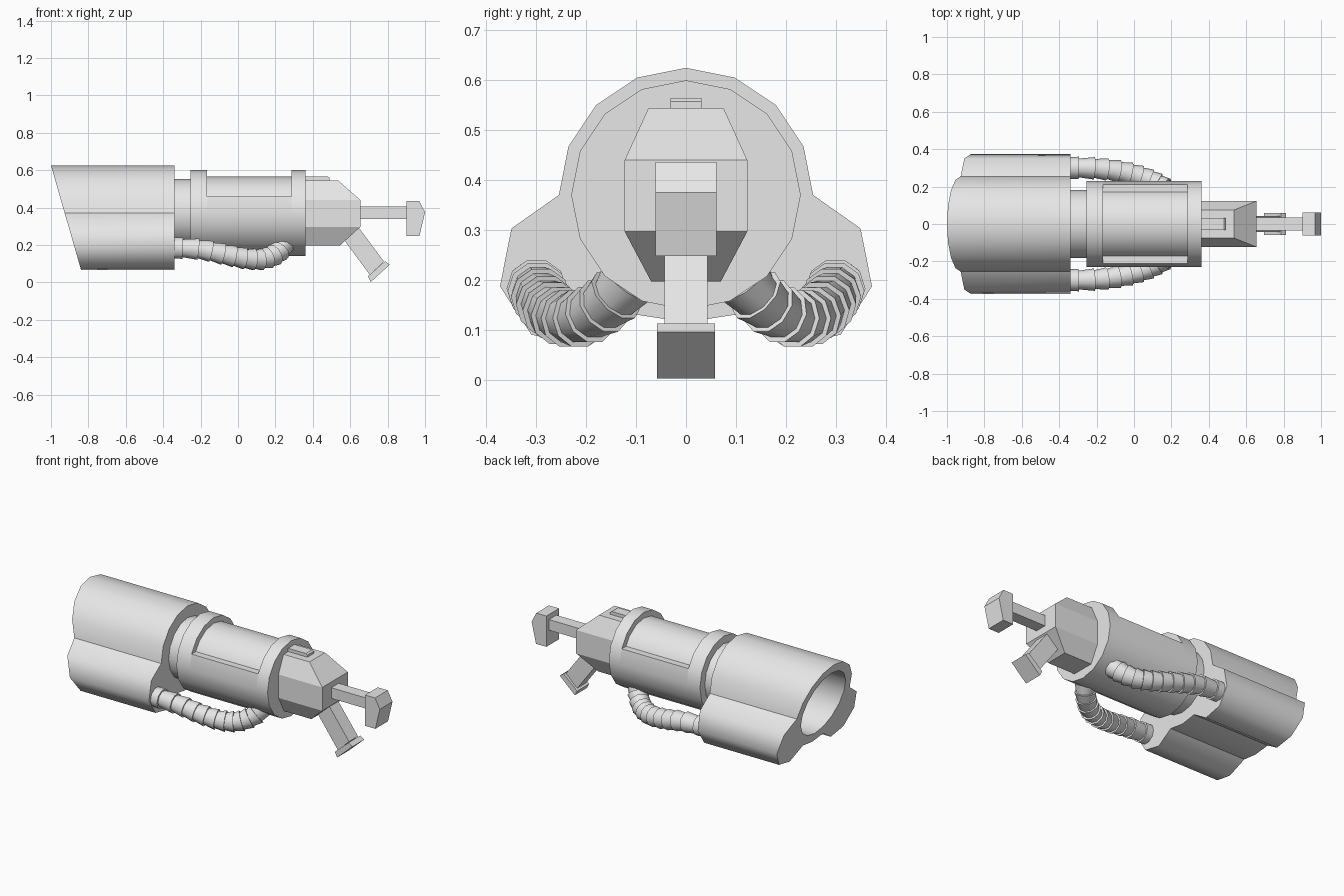
import bpy, bmesh
from math import sin, cos, pi, radians
from mathutils import Vector

cube = bpy.data.objects.get("Cube")
if cube:
    bpy.data.objects.remove(cube, do_unlink=True)

grey = bpy.data.materials.new("plain_grey")
grey.use_nodes = True
grey.diffuse_color = (0.8, 0.8, 0.8, 1)
grey.node_tree.nodes["Principled BSDF"].inputs["Base Color"].default_value = (0.8, 0.8, 0.8, 1)

AXIS_Z = 0.37
SIDES = 16


def loft(name, rings):
    """Join equal-length rings of points into a capped solid."""
    bm = bmesh.new()
    loops = [[bm.verts.new(p) for p in ring] for ring in rings]
    n = len(loops[0])
    for a, b in zip(loops, loops[1:]):
        for i in range(n):
            j = (i + 1) % n
            bm.faces.new((a[i], a[j], b[j], b[i]))
    bm.faces.new(loops[0])
    bm.faces.new(loops[-1])
    bmesh.ops.recalc_face_normals(bm, faces=bm.faces)
    mesh = bpy.data.meshes.new(name)
    bm.to_mesh(mesh)
    bm.free()
    obj = bpy.data.objects.new(name, mesh)
    bpy.context.collection.objects.link(obj)
    mesh.materials.append(grey)
    return obj


def smooth(obj, convex=50, concave=25):
    """Smooth shading that stays sharp at strong ridges and at creases."""
    bm = bmesh.new()
    bm.from_mesh(obj.data)
    for f in bm.faces:
        f.smooth = True
    for e in bm.edges:
        angle = e.calc_face_angle_signed(0)
        e.smooth = -radians(concave) < angle < radians(convex)
    bm.to_mesh(obj.data)
    bm.free()
    return obj


def circle(r, first=0, last=SIDES - 1, sides=SIDES):
    """Points (y, z) clockwise from the top around the main axis."""
    return [(r * sin(2 * pi * i / sides), AXIS_Z + r * cos(2 * pi * i / sides))
            for i in range(first, last + 1)]


def along_x(name, outline, x0, x1):
    return loft(name, [[(x, y, z) for y, z in outline] for x in (x0, x1)])


def across_y(name, outline, half):
    return loft(name, [[(x, y, z) for x, z in outline] for y in (-half, half)])


# Front shroud: round barrel with two lower lobes and a slanted mouth
lobe = [(0.35, 0.303), (0.373, 0.187), (0.31, 0.09), (0.197, 0.066), (0.0976, 0.13)]
half = circle(0.255, 1, 4) + lobe
outline = [(0, 0.625)] + half + [(0, 0.115)] + [(-y, z) for y, z in reversed(half)]
mouth = [(-1 + (0.625 - z) * 0.288, y, z) for y, z in outline]
shroud = loft("barrel_shroud", [mouth, [(-0.34, y, z) for y, z in outline]])

# Bore hollowed out of the shroud
cutter = along_x("bore_cutter", circle(0.2), -1.2, -0.4)
cutter.hide_render = True
cut = shroud.modifiers.new("bore", "BOOLEAN")
cut.operation = "DIFFERENCE"
cut.solver = "EXACT"
cut.object = cutter
bpy.context.view_layer.objects.active = shroud
bpy.ops.object.modifier_apply(modifier=cut.name)
bpy.data.objects.remove(cutter, do_unlink=True)
smooth(shroud)

# Main body: neck, two collars, recessed core and the lower shell
smooth(along_x("neck", circle(0.183), -0.36, -0.25))
smooth(along_x("front_collar", circle(0.23), -0.255, -0.165))
smooth(along_x("recessed_core", circle(0.195), -0.17, 0.29))
smooth(along_x("lower_shell", circle(0.23, 3, 13), -0.165, 0.285))
smooth(along_x("rear_collar", circle(0.23), 0.285, 0.36))

# Rear housing: octagonal block with sloped end faces; (y, z, end x)
side = [(0.075, 0.545, 0.535), (0.123, 0.44, 0.655), (0.123, 0.297, 0.655), (0.07, 0.197, 0.545)]
section = side + [(-y, z, x) for y, z, x in reversed(side)]
housing = loft("rear_housing", [[(0.35, y, z) for y, z, x in section],
                                [(x, y, z) for y, z, x in section]])
# Split the folded end into its three flat faces
bm = bmesh.new()
bm.from_mesh(housing.data)
bm.verts.ensure_lookup_table()
end = bm.verts[8:16]
bm.faces.remove(next(f for f in bm.faces if set(f.verts) == set(end)))
for i in range(3):
    bm.faces.new((end[i], end[i + 1], end[6 - i], end[7 - i]))
bmesh.ops.recalc_face_normals(bm, faces=bm.faces)
bm.to_mesh(housing.data)
bm.free()

across_y("top_rail", [(0.35, 0.54), (0.35, 0.565), (0.48, 0.565), (0.49, 0.558), (0.49, 0.54)], 0.031)

# Stock rod and butt pad
across_y("stock_rod", [(0.64, 0.34), (0.64, 0.405), (0.91, 0.405), (0.91, 0.34)], 0.036)
across_y("butt_pad", [(0.9, 0.248), (0.9, 0.436), (0.968, 0.436), (1, 0.375), (0.97, 0.248)], 0.061)

# Angled grip and its foot plate
across_y("grip", [(0.55, 0.25), (0.64, 0.3), (0.78, 0.112), (0.705, 0.04)], 0.043)
across_y("grip_foot", [(0.694, 0.032), (0.786, 0.113), (0.812, 0.095), (0.71, 0.002)], 0.058)


# Ribbed hoses
def spline(points, t):
    """Catmull-Rom position at t in 0..1."""
    n = len(points) - 1
    i = min(int(t * n), n - 1)
    u = t * n - i
    a, b, c, d = (points[min(max(k, 0), n)] for k in range(i - 1, i + 3))
    return 0.5 * (2 * b + (c - a) * u + (2 * a - 5 * b + 4 * c - d) * u ** 2
                  + (3 * b - a - 3 * c + d) * u ** 3)


def hose(name, s):
    path = [Vector((x, s * y, z)) for x, y, z in (
        (-0.36, 0.3, 0.185), (-0.2, 0.297, 0.176), (-0.06, 0.278, 0.147),
        (0.06, 0.245, 0.125), (0.15, 0.2, 0.127), (0.22, 0.145, 0.165), (0.25, 0.1, 0.22))]
    count = 13
    rings = []
    for k in range(count + 1):
        t = k / count
        p = spline(path, t)
        tangent = (spline(path, min(t + 0.02, 1)) - spline(path, max(t - 0.02, 0))).normalized()
        u = tangent.cross(Vector((0, 0, 1))).normalized()
        v = u.cross(tangent)
        radii = (0.06, 0.05) if 0 < k < count else (0.058,)
        for r in radii:
            rings.append([p + r * (u * cos(2 * pi * i / 10) + v * sin(2 * pi * i / 10))
                          for i in range(10)])
    smooth(loft(name, rings))


hose("left_hose", 1)
hose("right_hose", -1)
